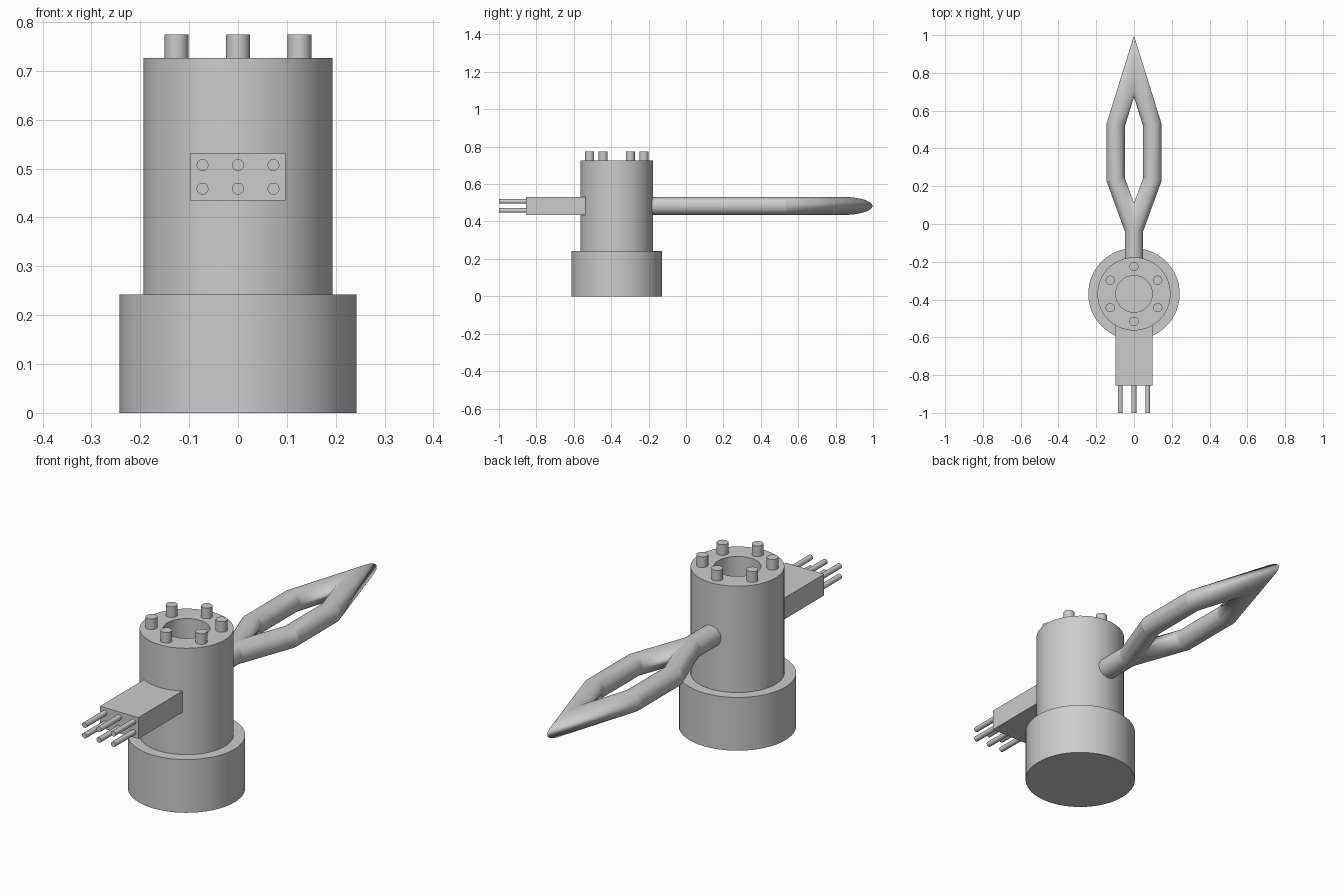
import bpy, bmesh, math
from mathutils import Vector, Matrix

if "Cube" in bpy.data.objects:
    bpy.data.objects.remove(bpy.data.objects["Cube"], do_unlink=True)

AXIS_Y = -0.37      # centre line of the housing
MID_Z = 0.483       # height of the plug and handle
U = 0.0484          # module that most sizes are multiples of
SEG = 64

grey = bpy.data.materials.new("plain grey")
grey.use_nodes = True
grey.diffuse_color = (0.6, 0.6, 0.6, 1)
grey.node_tree.nodes["Principled BSDF"].inputs["Base Color"].default_value = (0.6, 0.6, 0.6, 1)


def finish(bm, name):
    bmesh.ops.recalc_face_normals(bm, faces=bm.faces)
    mesh = bpy.data.meshes.new(name)
    bm.to_mesh(mesh)
    bm.free()
    mesh.materials.append(grey)
    obj = bpy.data.objects.new(name, mesh)
    bpy.context.collection.objects.link(obj)
    bpy.ops.object.select_all(action="DESELECT")
    obj.select_set(True)
    bpy.context.view_layer.objects.active = obj
    bpy.ops.object.shade_smooth_by_angle(angle=math.radians(12))
    return obj


def cylinder(name, start, end, radius, seg=SEG):
    start, end = Vector(start), Vector(end)
    axis = end - start
    turn = axis.to_track_quat("Z", "Y").to_matrix().to_4x4()
    bm = bmesh.new()
    bmesh.ops.create_cone(bm, cap_ends=True, segments=seg, radius1=radius, radius2=radius,
                          depth=axis.length, matrix=Matrix.Translation((start + end) / 2) @ turn)
    return finish(bm, name)


def bridge(bm, rings):
    for a, b in zip(rings, rings[1:]):
        for i in range(len(a)):
            j = (i + 1) % len(a)
            bm.faces.new((a[i], a[j], b[j], b[i]))


# Wide base
cylinder("base", (0, AXIS_Y, 0), (0, AXIS_Y, 5 * U), 5 * U)

# Hollow barrel, its bore ending on the base
bm = bmesh.new()
rings = []
for r, z in ((4 * U, 5 * U), (4 * U, 15 * U), (2 * U, 15 * U), (2 * U, 5 * U)):
    rings.append([bm.verts.new((r * math.cos(t), AXIS_Y + r * math.sin(t), z))
                  for t in (math.tau * i / SEG for i in range(SEG))])
bridge(bm, rings)
finish(bm, "barrel")

# Ring of studs on the barrel rim
for i in range(6):
    t = math.radians(30 + 60 * i)
    x, y = 3 * U * math.cos(t), AXIS_Y + 3 * U * math.sin(t)
    cylinder(f"rim_stud_{i + 1}", (x, y, 15 * U - 0.005), (x, y, 16 * U), U / 2, 40)

# Plug block on the front
bm = bmesh.new()
bmesh.ops.create_cube(bm, size=1)
bmesh.ops.scale(bm, verts=bm.verts, vec=(4 * U, 0.355, 2 * U))
bmesh.ops.translate(bm, verts=bm.verts, vec=(0, -0.6775, MID_Z))
finish(bm, "plug_block")

# Two rows of contact pins
for row, dz in (("lower", -U / 2), ("upper", U / 2)):
    for col, x in (("right", -1.5 * U), ("middle", 0), ("left", 1.5 * U)):
        cylinder(f"{row}_{col}_pin", (x, -1, MID_Z + dz), (x, -0.85, MID_Z + dz), U / 4, 40)

# Split loop handle: one mitred half, cut at the middle and mirrored
path = [Vector((x, y, 0)) for x, y in
        ((0, -0.22), (0, -0.03), (2 * U, 0.235), (2 * U, 0.525), (0, 0.835), (-2 * U, 0.525))]
up = Vector((0, 0, 1))
bm = bmesh.new()
rings = []
for k, p in enumerate(path[:-1]):
    ahead = (path[k + 1] - p).normalized()
    behind = (p - path[k - 1]).normalized() if k else ahead
    side = up.cross(ahead + behind).normalized()
    stretch = U / side.cross(ahead).length
    rings.append([bm.verts.new(p + side * stretch * math.cos(t) + up * (MID_Z + U * math.sin(t)))
                  for t in (math.tau * i / SEG for i in range(SEG))])
bridge(bm, rings)
bmesh.ops.bisect_plane(bm, geom=bm.verts[:] + bm.edges[:] + bm.faces[:], dist=1e-5,
                       plane_co=(0, 0, 0), plane_no=(1, 0, 0), clear_inner=True)
handle = finish(bm, "loop_handle")
mirror = handle.modifiers.new("mirror", "MIRROR")
mirror.use_clip = True
